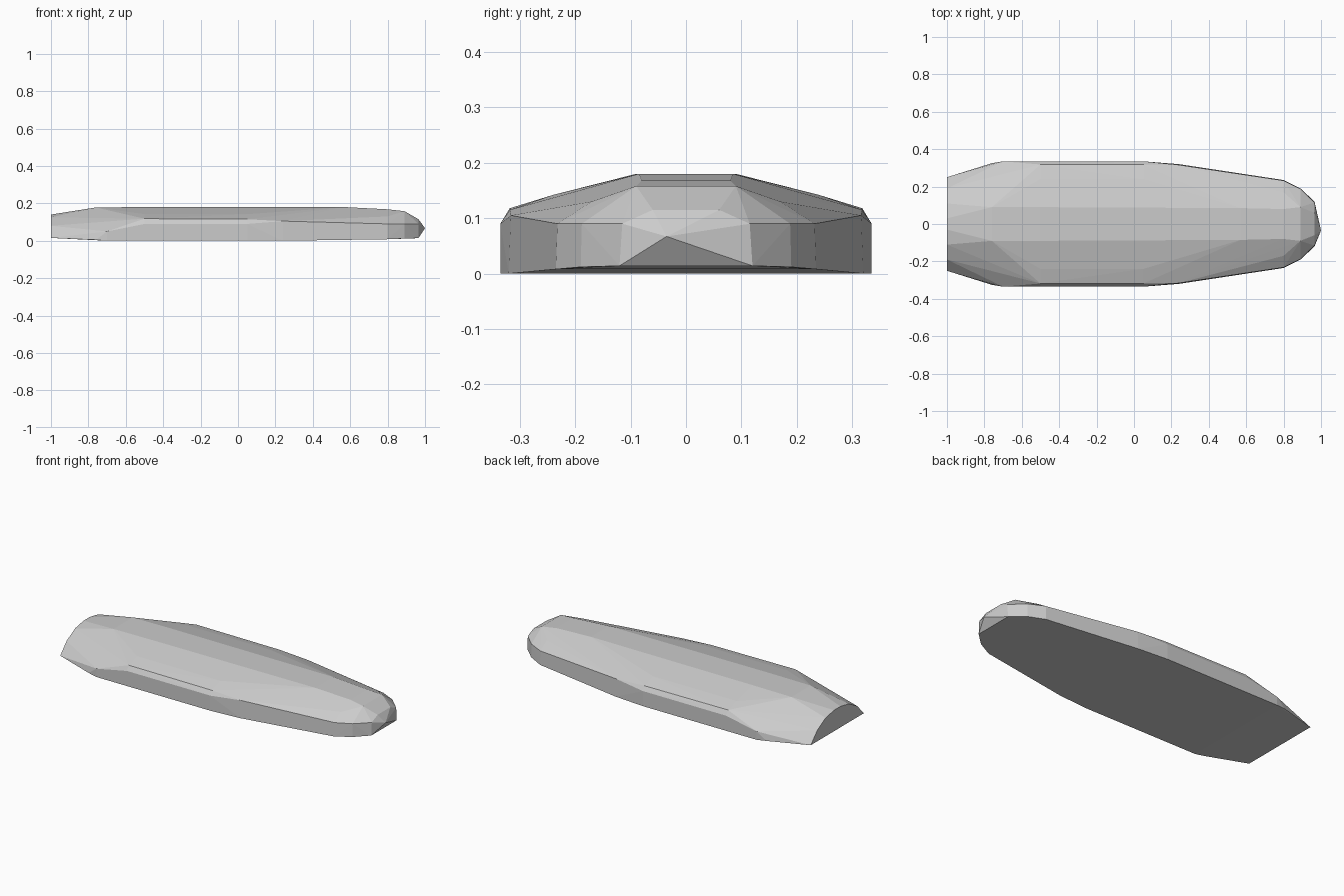
import bpy
import bmesh

cube = bpy.data.objects.get("Cube")
if cube:
    bpy.data.objects.remove(cube, do_unlink=True)

# One plain grey for the whole body
grey = bpy.data.materials.new("light_grey")
grey.use_nodes = True
colour = (0.6, 0.6, 0.6, 1)
grey.diffuse_color = colour
grey.node_tree.nodes["Principled BSDF"].inputs["Base Color"].default_value = colour

# Half sections along the length: station x -> (half width, height) points
sections = {
    -1.0: [(0.25, 0.015), (0.19, 0.08), (0.11, 0.125), (0.03, 0.14)],
    -0.76: [(0.325, 0.005), (0.09, 0.178)],
    -0.70: [(0.335, 0.0), (0.335, 0.05)],
    -0.50: [(0.335, 0.09), (0.318, 0.118), (0.24, 0.142), (0.09, 0.18)],
    0.05: [(0.335, 0.0), (0.335, 0.09), (0.318, 0.115), (0.24, 0.142)],
    0.24: [(0.32, 0.0), (0.316, 0.105)],
    0.57: [(0.085, 0.18)],
    0.80: [(0.235, 0.008), (0.232, 0.09), (0.17, 0.13), (0.08, 0.168)],
    0.89: [(0.19, 0.012), (0.188, 0.09), (0.09, 0.158)],
    0.965: [(0.12, 0.014), (0.115, 0.09), (0.06, 0.115)],
}

# Mirrored sections plus the off-centre nose tip, wrapped in a faceted skin
bm = bmesh.new()
for x, profile in sections.items():
    for y, z in profile:
        for side in (-1, 1):
            bm.verts.new((x, side * y, z))
bm.verts.new((1.0, -0.035, 0.067))
hull = bmesh.ops.convex_hull(bm, input=bm.verts)
spare = [v for v in hull["geom_interior"] if isinstance(v, bmesh.types.BMVert)]
bmesh.ops.delete(bm, geom=spare, context="VERTS")
bmesh.ops.recalc_face_normals(bm, faces=bm.faces)

mesh = bpy.data.meshes.new("faceted_body")
bm.to_mesh(mesh)
bm.free()
mesh.materials.append(grey)
body = bpy.data.objects.new("faceted_body", mesh)
bpy.context.collection.objects.link(body)
